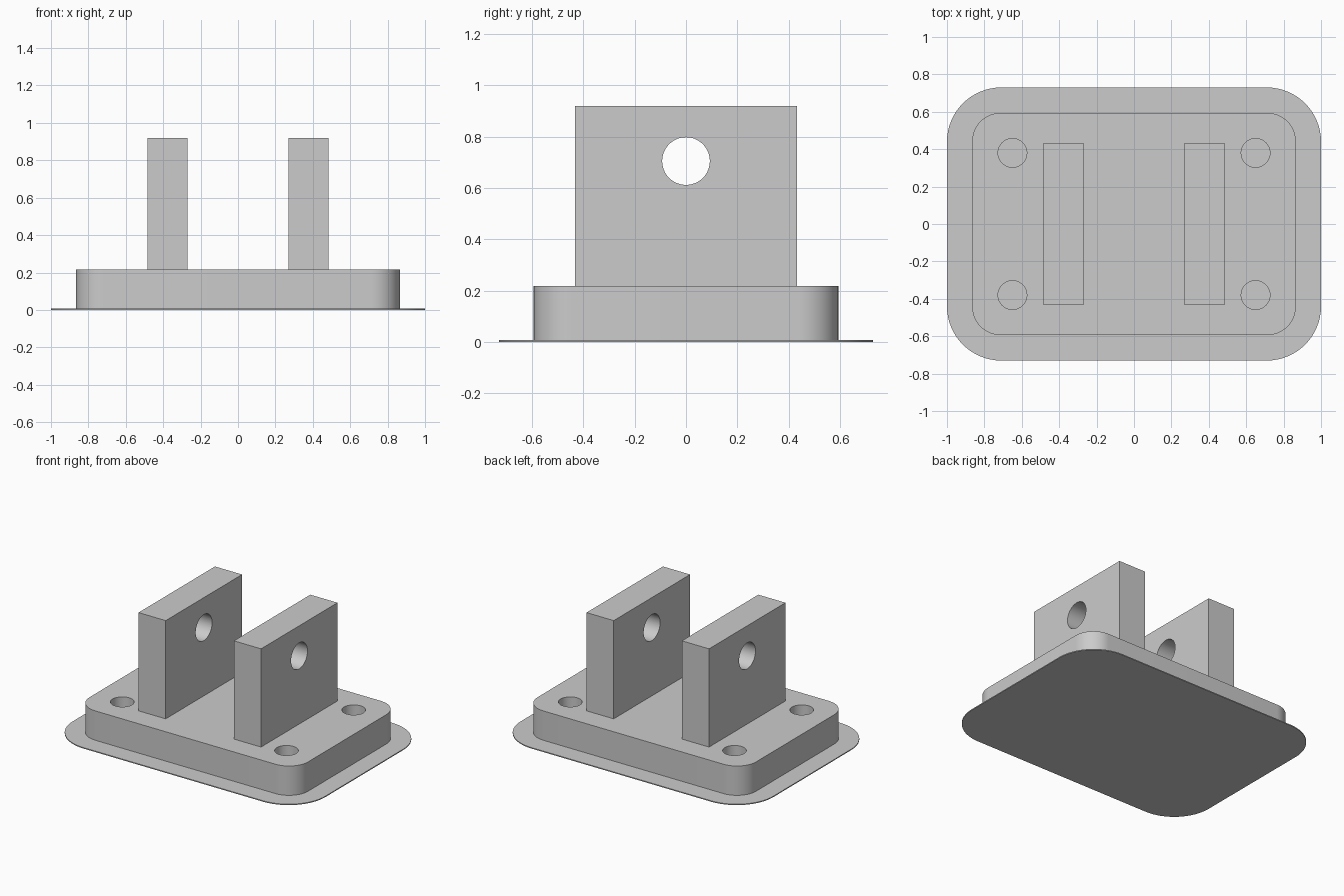
import bpy
import bmesh
from math import cos, sin, pi, radians
from mathutils import Matrix

if "Cube" in bpy.data.objects:
    bpy.data.objects.remove(bpy.data.objects["Cube"], do_unlink=True)

BRIM_TOP, BASE_TOP, LUG_TOP = 0.007, 0.217, 0.92

grey = bpy.data.materials.new("light_grey")
grey.use_nodes = True
grey.diffuse_color = (0.6, 0.6, 0.6, 1)
grey.node_tree.nodes["Principled BSDF"].inputs["Base Color"].default_value = (0.6, 0.6, 0.6, 1)


def make_object(name, bm):
    bmesh.ops.recalc_face_normals(bm, faces=bm.faces)
    mesh = bpy.data.meshes.new(name)
    bm.to_mesh(mesh)
    bm.free()
    mesh.materials.append(grey)
    obj = bpy.data.objects.new(name, mesh)
    bpy.context.collection.objects.link(obj)
    return obj


def rounded_slab(name, half_x, half_y, radius, z0, z1, steps=16):
    bm = bmesh.new()
    outline = []
    for i, (sx, sy) in enumerate([(1, 1), (-1, 1), (-1, -1), (1, -1)]):
        for k in range(steps + 1):
            a = (i + k / steps) * pi / 2
            outline.append(bm.verts.new((sx * (half_x - radius) + radius * cos(a),
                                         sy * (half_y - radius) + radius * sin(a), z0)))
    face = bm.faces.new(outline)
    top = bmesh.ops.extrude_face_region(bm, geom=[face])["geom"]
    bmesh.ops.translate(bm, vec=(0, 0, z1 - z0),
                        verts=[v for v in top if isinstance(v, bmesh.types.BMVert)])
    return make_object(name, bm)


def box(name, x0, x1, half_y, z0, z1):
    bm = bmesh.new()
    place = (Matrix.Translation(((x0 + x1) / 2, 0, (z0 + z1) / 2))
             @ Matrix.Diagonal((x1 - x0, 2 * half_y, z1 - z0, 1)))
    bmesh.ops.create_cube(bm, size=1, matrix=place)
    return make_object(name, bm)


def drill(obj, centres, radius, depth, turn=Matrix()):
    # Cut round holes, then discard the cutter
    bm = bmesh.new()
    for c in centres:
        bmesh.ops.create_cone(bm, cap_ends=True, segments=48, radius1=radius, radius2=radius,
                              depth=depth, matrix=Matrix.Translation(c) @ turn)
    cutter = make_object("hole_cutter", bm)
    cutter.hide_render = True
    mod = obj.modifiers.new("holes", "BOOLEAN")
    mod.operation, mod.solver, mod.object = "DIFFERENCE", "EXACT", cutter
    select(obj)
    bpy.ops.object.modifier_apply(modifier=mod.name)
    bpy.data.objects.remove(cutter, do_unlink=True)


def select(obj):
    bpy.ops.object.select_all(action="DESELECT")
    obj.select_set(True)
    bpy.context.view_layer.objects.active = obj


# Thin brim under the block
brim = rounded_slab("brim", 1.0, 0.73, 0.29, 0, BRIM_TOP)

# Base block with four bolt holes reaching down to the brim
base = rounded_slab("base_block", 0.865, 0.594, 0.152, BRIM_TOP, BASE_TOP)
drill(base, [(sx * 0.65, sy * 0.38, 0.1) for sx in (-1, 1) for sy in (-1, 1)], 0.077, 0.5)

# Two upright lugs with a pin hole through both
parts = [brim, base]
for name, side in (("left_lug", 1), ("right_lug", -1)):
    x0, x1 = sorted((side * 0.27, side * 0.485))
    lug = box(name, x0, x1, 0.432, BASE_TOP, LUG_TOP)
    drill(lug, [(side * 0.378, 0, 0.705)], 0.093, 0.5, Matrix.Rotation(pi / 2, 4, "Y"))
    parts.append(lug)

for part in parts:
    select(part)
    bpy.ops.object.shade_smooth_by_angle(angle=radians(30))
